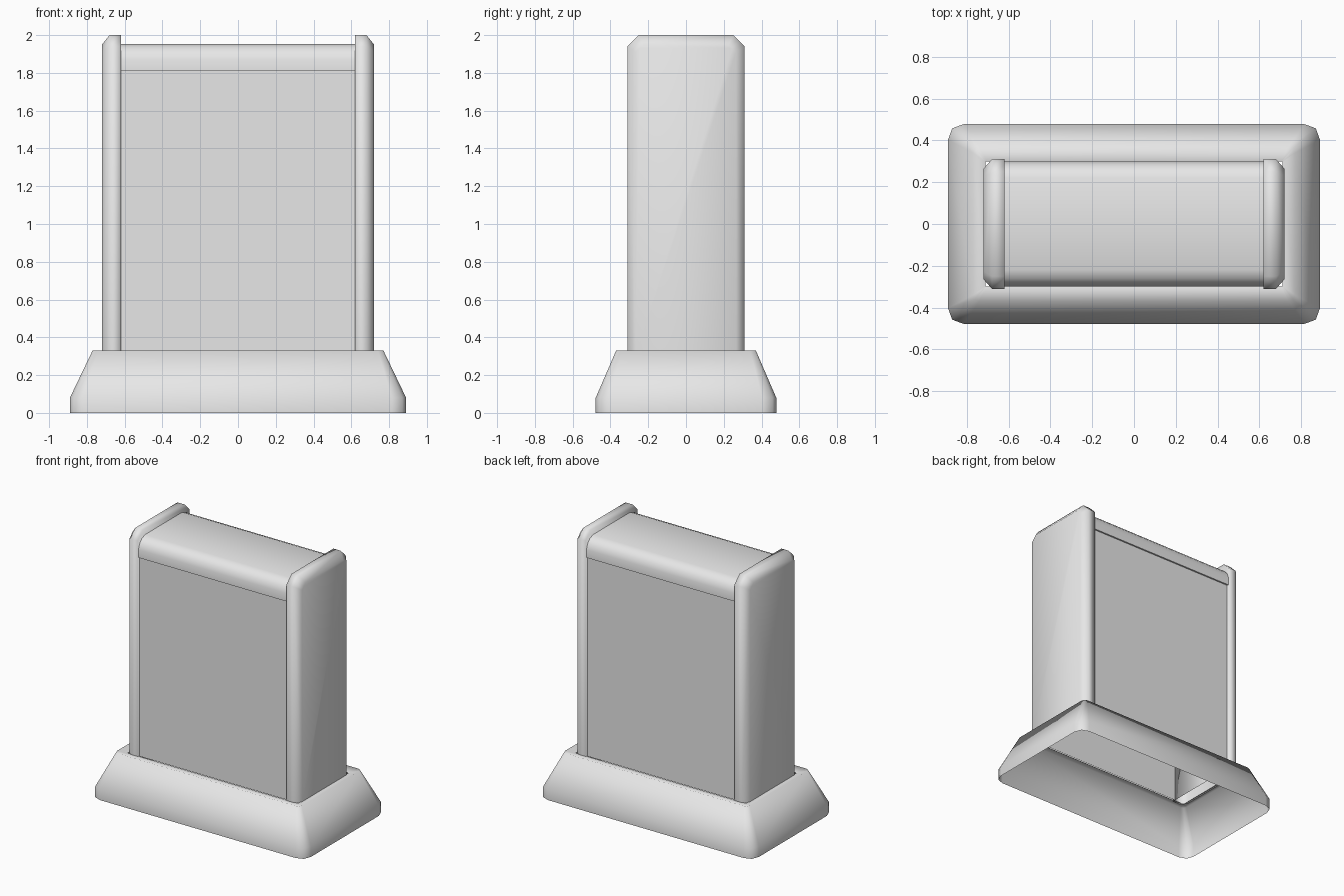
import bpy, bmesh, math

if "Cube" in bpy.data.objects:
    bpy.data.objects.remove(bpy.data.objects["Cube"])

grey = bpy.data.materials.new("plain_grey")
grey.diffuse_color = (0.8, 0.8, 0.8, 1)
grey.use_nodes = True
grey.node_tree.nodes["Principled BSDF"].inputs["Base Color"].default_value = grey.diffuse_color


def loft(name, rings, closed, cap_ends=False, angle=80):
    """Skin a series of matching point rings."""
    bm = bmesh.new()
    loops = [[bm.verts.new(p) for p in ring] for ring in rings]
    n = len(rings[0])
    for a, b in zip(loops, loops[1:]):
        for i in range(n if closed else n - 1):
            j = (i + 1) % n
            bm.faces.new((a[i], a[j], b[j], b[i]))
    if cap_ends:
        bm.faces.new(loops[0])
        bm.faces.new(loops[-1])
    bmesh.ops.recalc_face_normals(bm, faces=bm.faces)
    mesh = bpy.data.meshes.new(name)
    bm.to_mesh(mesh)
    bm.free()
    mesh.materials.append(grey)
    obj = bpy.data.objects.new(name, mesh)
    bpy.context.collection.objects.link(obj)
    bpy.ops.object.select_all(action='DESELECT')
    obj.select_set(True)
    bpy.context.view_layer.objects.active = obj
    bpy.ops.object.shade_smooth_by_angle(angle=math.radians(angle))
    return obj


def rounded_rect(hx, hy, c, z):
    """Rectangle with two-segment corners."""
    corner = [(hx, hy - c), (hx - c * .27, hy - c * .27), (hx - c, hy)]
    pts = []
    for sx, sy in ((1, 1), (-1, 1), (-1, -1), (1, -1)):
        part = corner if sx * sy > 0 else corner[::-1]
        pts += [(sx * x, sy * y, z) for x, y in part]
    return pts


# Hollow flared base, open below, with a rim around the body
loft("base", [rounded_rect(.89, .478, .075, 0),
              rounded_rect(.89, .478, .075, .08),
              rounded_rect(.77, .37, .03, .33),
              rounded_rect(.71, .30, .005, .315)], closed=True)


# Side panels with chamfered outer edges
def arch(x, hy, top, c):
    half = [(hy, .31), (hy, top - c), (hy - c * .35, top - c * .3), (hy - c, top)]
    half[2] = (hy - c * .5, top - c * .5)
    return [(x, y, z) for y, z in half] + [(x, -y, z) for y, z in half[::-1]]


for side, name in ((1, "right_side_panel"), (-1, "left_side_panel")):
    loft(name, [arch(side * .62, .31, 2.0, .06),
                arch(side * .68, .31, 2.0, .06),
                arch(side * .72, .265, 1.95, .04)],
         closed=False, cap_ends=True, angle=95)

# Flat front and back panels
for side, name in ((-1, "front_panel"), (1, "back_panel")):
    panel = loft(name, [[(x, side * .288, .31), (x, side * .288, 1.82)]
                        for x in (-.625 * side, .625 * side)], closed=False)
    # face outward
    if panel.data.polygons[0].normal.y * side < 0:
        panel.data.flip_normals()

# Rounded top cover with a small return lip
half = [(.287, 1.81), (.30, 1.81), (.30, 1.87), (.285, 1.91), (.26, 1.937), (.22, 1.953)]
profile = half + [(-y, z) for y, z in half[::-1]]
loft("top_cover", [[(x, y, z) for y, z in profile] for x in (-.625, .625)],
     closed=False, angle=50)
